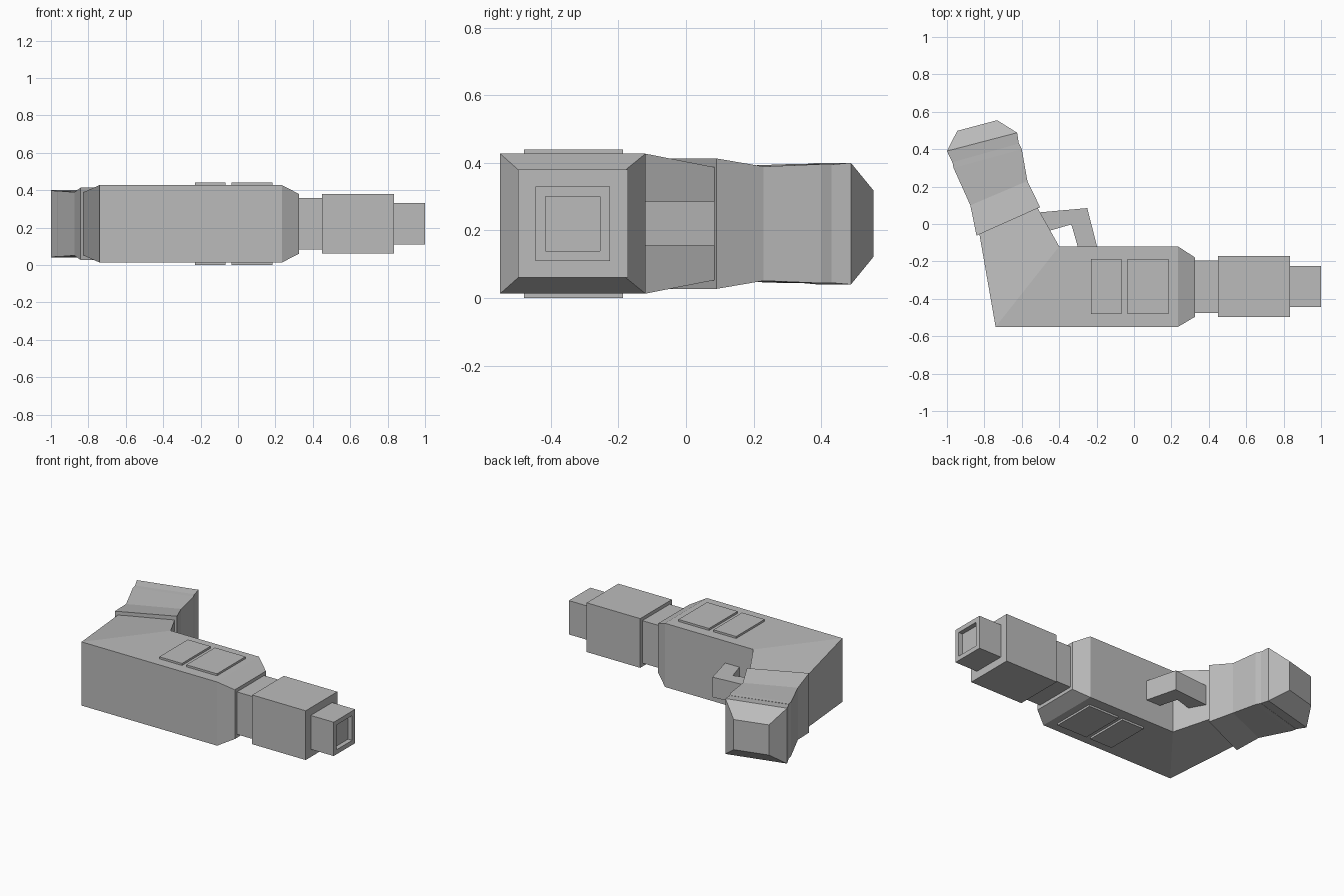
import bpy
import bmesh

cube = bpy.data.objects.get("Cube")
if cube:
    bpy.data.objects.remove(cube, do_unlink=True)

grey = bpy.data.materials.new("plain grey")
grey.use_nodes = True
grey.diffuse_color = (0.5, 0.5, 0.5, 1)
grey.node_tree.nodes["Principled BSDF"].inputs["Base Color"].default_value = (0.5, 0.5, 0.5, 1)

MID = 0.22  # height of the symmetry plane


def finish(bm, name):
    bmesh.ops.recalc_face_normals(bm, faces=bm.faces)
    mesh = bpy.data.meshes.new(name)
    bm.to_mesh(mesh)
    bm.free()
    mesh.materials.append(grey)
    obj = bpy.data.objects.new(name, mesh)
    bpy.context.collection.objects.link(obj)
    return obj


def loft(name, sections):
    """Skin rectangular sections: (left xy, right xy, half height)."""
    bm = bmesh.new()
    rings = [[bm.verts.new((p[0], p[1], MID + s * h))
              for p, s in ((a, -1), (b, -1), (b, 1), (a, 1))]
             for a, b, h in sections]
    for r, q in zip(rings, rings[1:]):
        for i in range(4):
            j = (i + 1) % 4
            bm.faces.new((r[i], r[j], q[j], q[i]))
    bm.faces.new(rings[0])
    bm.faces.new(rings[-1])
    return finish(bm, name)


def tube(name, stations):
    """Straight loft along x: (x, y low, y high, half height)."""
    return loft(name, [((x, a), (x, b), h) for x, a, b, h in stations])


def prism(name, outline, low, high):
    """Extrude an xy outline between two heights."""
    bm = bmesh.new()
    face = bm.faces.new([bm.verts.new((x, y, low)) for x, y in outline])
    top = bmesh.ops.extrude_face_region(bm, geom=[face])["geom"]
    for v in top:
        if isinstance(v, bmesh.types.BMVert):
            v.co.z = high
    return finish(bm, name)


# Body with tapered nose, bending into the neck of the grip
loft("body", [
    ((0.325, -0.497), (0.325, -0.178), 0.16),
    ((0.235, -0.55), (0.235, -0.12), 0.207),
    ((-0.74, -0.55), (-0.40, -0.12), 0.207),
    ((-0.83, -0.035), (-0.515, 0.085), 0.167),
])

# Flared grip
loft("grip", [
    ((-0.842, -0.062), (-0.502, 0.09), 0.193),
    ((-0.875, 0.10), (-0.57, 0.23), 0.169),
    ((-0.965, 0.30), (-0.60, 0.40), 0.176),
    ((-0.97, 0.33), (-0.615, 0.43), 0.176),
])

# Chamfered cap at the end of the grip
loft("grip_cap", [
    ((-0.96, 0.305), (-0.61, 0.395), 0.172),
    ((-1.0, 0.39), (-0.625, 0.488), 0.18),
    ((-0.945, 0.498), (-0.732, 0.555), 0.098),
])

# Barrel parts
tube("barrel_collar", [(0.31, -0.475, -0.195, 0.138), (0.46, -0.475, -0.195, 0.138)])
tube("barrel_block", [(0.45, -0.497, -0.172, 0.16), (0.835, -0.497, -0.172, 0.16)])

# Muzzle with a shallow square recess
muzzle = tube("muzzle", [(0.83, -0.445, -0.225, 0.11), (1.0, -0.445, -0.225, 0.11)])
bm = bmesh.new()
bm.from_mesh(muzzle.data)
bm.faces.ensure_lookup_table()
front = max(bm.faces, key=lambda f: f.calc_center_median().x)
bmesh.ops.inset_region(bm, faces=[front], thickness=0.042)
bmesh.ops.inset_region(bm, faces=[front], thickness=0.0, depth=-0.03)
bm.to_mesh(muzzle.data)
bm.free()

# Raised side plates on both faces of the body
for side, low, high in (("upper", 0.42, 0.44), ("lower", 0.0, 0.02)):
    for label, x0, x1 in (("rear", -0.23, -0.067), ("front", -0.035, 0.185)):
        prism(f"{side}_{label}_plate",
              [(x0, -0.48), (x1, -0.48), (x1, -0.187), (x0, -0.187)], low, high)

# Trigger guard
prism("trigger_guard",
      [(-0.53, 0.06), (-0.25, 0.085), (-0.195, -0.13), (-0.298, -0.13),
       (-0.335, -0.002), (-0.50, -0.05)], 0.155, 0.285)
